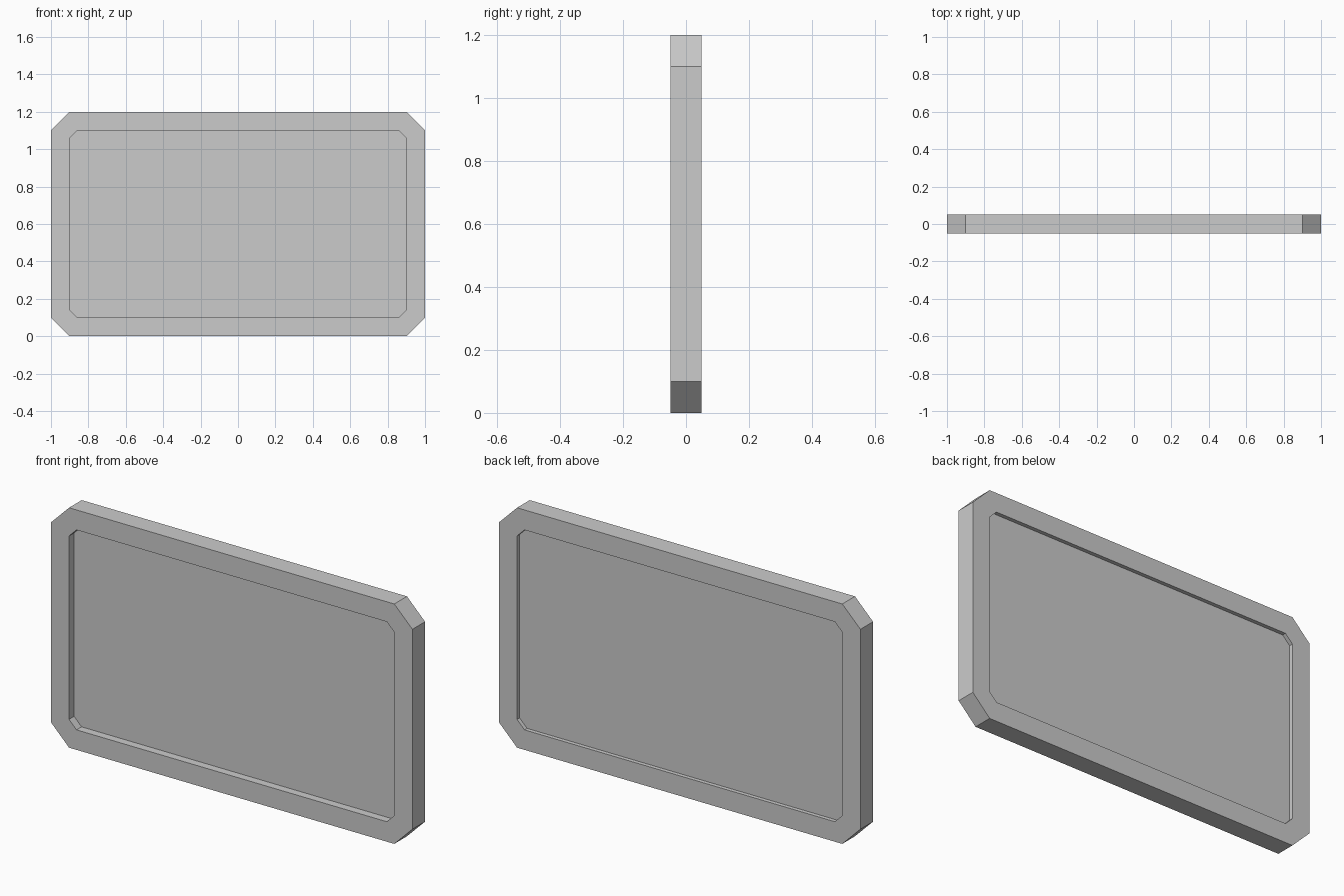
import bpy, bmesh, math

if "Cube" in bpy.data.objects:
    bpy.data.objects.remove(bpy.data.objects["Cube"])

W, H, T = 1.0, 1.2, 0.05      # half width, height, half thickness
BORDER, CUT = 0.1, 0.1        # frame width, corner chamfer


def octagon(inset):
    """Chamfered rectangle outline (x, z), inset evenly from the outer edge."""
    c = CUT - inset * (2 - math.sqrt(2))
    x, z = W - inset, H / 2 - inset
    quarter = [(x, z - c), (x - c, z)]
    half = quarter + [(-a, b) for a, b in reversed(quarter)]
    return [(a, b + H / 2) for a, b in half + [(-a, -b) for a, b in half]]


def finish(name, bm):
    bmesh.ops.recalc_face_normals(bm, faces=bm.faces)
    mesh = bpy.data.meshes.new(name)
    bm.to_mesh(mesh)
    bm.free()
    obj = bpy.data.objects.new(name, mesh)
    bpy.context.collection.objects.link(obj)
    return obj


def ring(bm, outline, y):
    return [bm.verts.new((x, y, z)) for x, z in outline]


# Frame: rectangular section swept round the chamfered outline
bm = bmesh.new()
outer, inner = octagon(0), octagon(BORDER)
loops = [ring(bm, outer, -T), ring(bm, outer, T), ring(bm, inner, T), ring(bm, inner, -T)]
for k in range(4):
    a, b = loops[k], loops[(k + 1) % 4]
    for i in range(8):
        j = (i + 1) % 8
        bm.faces.new((a[i], a[j], b[j], b[i]))
finish("frame", bm)

# Panel: recessed deeper at the front than at the back
bm = bmesh.new()
front, back = ring(bm, inner, -0.01), ring(bm, inner, 0.03)
bm.faces.new(front)
bm.faces.new(back)
for i in range(8):
    j = (i + 1) % 8
    bm.faces.new((front[i], front[j], back[j], back[i]))
finish("panel", bm)
